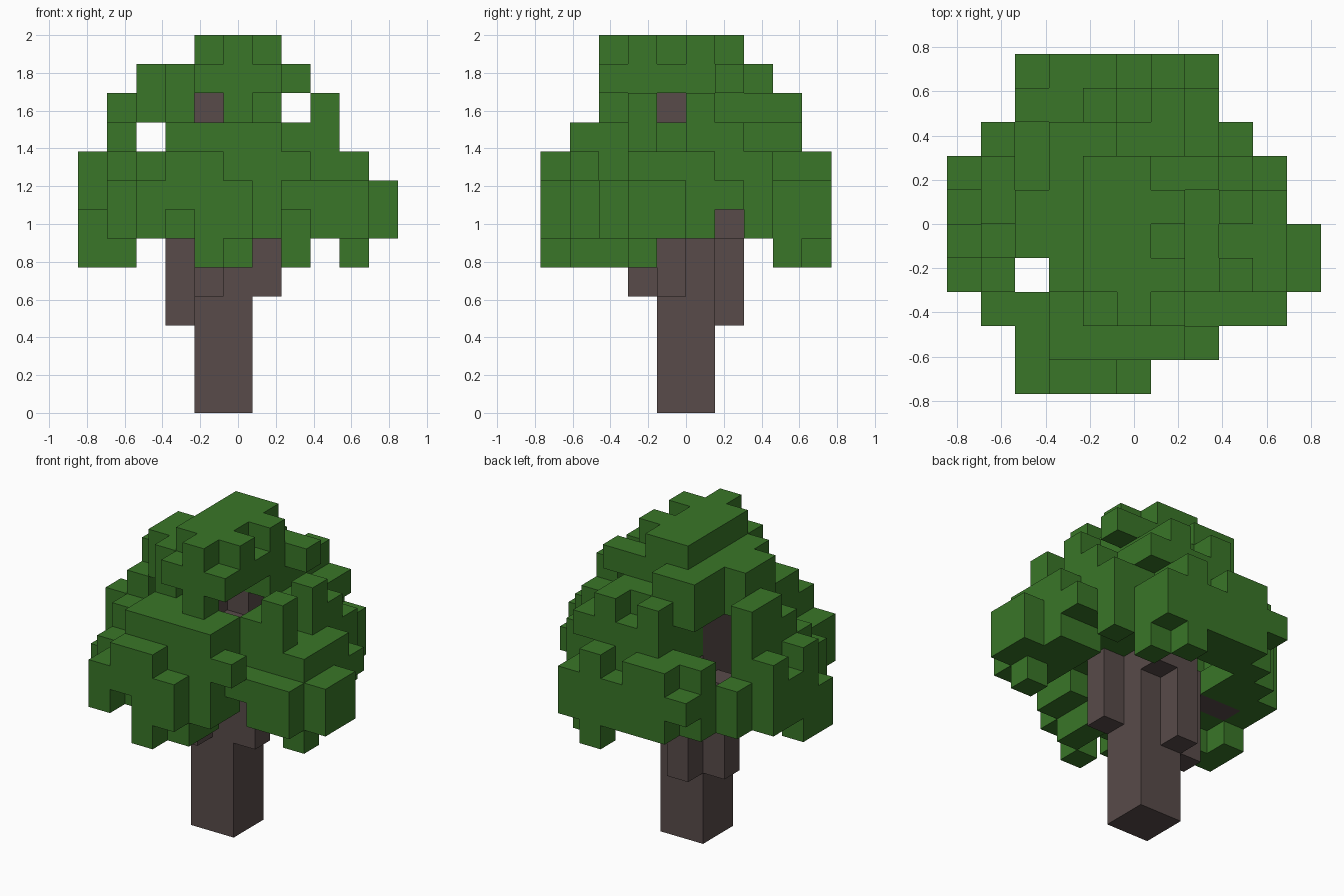
import bpy
import bmesh
from itertools import product
from mathutils import Vector

default_cube = bpy.data.objects.get("Cube")
if default_cube:
    bpy.data.objects.remove(default_cube, do_unlink=True)

CELL = 2 / 13                                   # edge length of one block
ORIGIN = Vector((-5.5, -5.0, 0.0))              # grid corner, in blocks
AXES = [Vector(a) for a in ((1, 0, 0), (0, 1, 0), (0, 0, 1))]


def blocks(boxes):
    """Grid cells filled by boxes given as inclusive x, y and z ranges."""
    cells = set()
    for x0, x1, y0, y1, z0, z1 in boxes:
        cells.update(product(range(x0, x1 + 1), range(y0, y1 + 1), range(z0, z1 + 1)))
    return cells


def make_material(name, colour):
    material = bpy.data.materials.new(name)
    material.use_nodes = True
    material.diffuse_color = colour
    shader = next(n for n in material.node_tree.nodes if n.type == 'BSDF_PRINCIPLED')
    shader.inputs["Base Color"].default_value = colour
    shader.inputs["Roughness"].default_value = 0.9
    return material


def make_part(name, cells, solid, material):
    """Skin the cells, leaving out faces that touch another solid block."""
    bm = bmesh.new()
    corners = {}

    def corner(point):
        key = tuple(round(c) for c in point)
        if key not in corners:
            corners[key] = bm.verts.new((Vector(key) + ORIGIN) * CELL)
        return corners[key]

    for cell in sorted(cells):
        base = Vector(cell)
        for axis, side in product(range(3), (0, 1)):
            normal = AXES[axis]
            beyond = base + normal * (2 * side - 1)
            if tuple(round(c) for c in beyond) in solid:
                continue
            u, v = AXES[(axis + 1) % 3], AXES[(axis + 2) % 3]
            start = base + normal * side
            loop = [start, start + u, start + u + v, start + v]
            if not side:
                loop.reverse()
            bm.faces.new([corner(p) for p in loop])
    mesh = bpy.data.meshes.new(name)
    bm.to_mesh(mesh)
    bm.free()
    mesh.materials.append(material)
    part = bpy.data.objects.new(name, mesh)
    bpy.context.collection.objects.link(part)
    return part


# Trunk with its stepped tip
trunk = blocks([
    (4, 5, 4, 5, 0, 8),
    (4, 5, 5, 5, 9, 9),
    (4, 4, 4, 4, 9, 10),
])

# Limbs clinging to the trunk, and one side branch
limbs = blocks([
    (4, 4, 6, 6, 3, 6),
    (5, 5, 6, 6, 6, 6),
    (3, 3, 5, 5, 3, 6),
    (6, 6, 4, 4, 4, 6),
    (4, 4, 3, 3, 4, 6),
    (1, 2, 5, 5, 6, 6),
])

# Wide lower crown
lower_crown = blocks([
    (2, 5, 0, 0, 6, 7),
    (2, 6, 1, 1, 6, 7),
    (1, 9, 2, 2, 6, 7),
    (0, 9, 3, 5, 6, 7),
    (0, 9, 6, 6, 6, 7),
    (10, 10, 3, 4, 6, 7),
    (1, 8, 7, 7, 6, 7),
    (2, 7, 8, 9, 6, 7),
    (3, 6, 1, 2, 8, 8),
    (1, 8, 3, 6, 8, 8),
    (3, 8, 7, 7, 8, 8),
    (2, 6, 8, 8, 8, 8),
])

# Narrow upper crown
upper_crown = blocks([
    (3, 6, 1, 2, 9, 9),
    (3, 4, 3, 3, 9, 9),
    (4, 7, 6, 7, 9, 9),
    (5, 7, 8, 8, 9, 9),
    (7, 8, 5, 6, 9, 9),
    (2, 2, 4, 5, 10, 10),
    (3, 3, 3, 6, 10, 10),
    (3, 6, 6, 7, 10, 10),
    (4, 6, 5, 5, 10, 10),
    (4, 6, 2, 2, 11, 11),
    (3, 6, 3, 3, 11, 11),
    (2, 6, 4, 5, 11, 11),
    (3, 7, 6, 6, 11, 11),
    (3, 4, 7, 7, 11, 11),
    (4, 5, 3, 6, 12, 12),
])

# Single tufts sticking out of the crown
tufts = blocks([
    (5, 5, 2, 2, 12, 12),
    (6, 6, 3, 3, 12, 12),
    (6, 6, 5, 5, 12, 12),
    (5, 5, 2, 2, 10, 10),
    (4, 4, 8, 8, 9, 10),
    (6, 6, 8, 8, 10, 10),
    (8, 8, 3, 3, 9, 10),
    (8, 8, 5, 5, 10, 10),
    (1, 1, 4, 6, 9, 9),
    (1, 1, 5, 6, 10, 10),
    (7, 7, 3, 4, 9, 9),
    (7, 7, 1, 1, 8, 8),
    (3, 4, 0, 0, 8, 8),
    (9, 9, 3, 5, 8, 8),
    (0, 0, 4, 4, 8, 8),
    (0, 0, 6, 6, 8, 8),
    (6, 6, 9, 9, 8, 8),
    (3, 4, 9, 9, 8, 8),
])

# Tufts hanging below the crown
hanging = blocks([
    (4, 4, 0, 0, 5, 5),
    (5, 5, 1, 2, 5, 5),
    (9, 9, 3, 3, 5, 5),
    (0, 1, 3, 3, 5, 5),
    (0, 0, 4, 4, 5, 5),
    (6, 6, 9, 9, 5, 5),
    (7, 7, 8, 8, 5, 5),
])

# Openings through the foliage
gaps = blocks([
    (3, 7, 3, 7, 6, 6),
    (7, 7, 2, 2, 6, 6),
    (8, 10, 6, 6, 6, 6),
    (3, 3, 0, 0, 6, 6),
    (2, 2, 9, 9, 6, 6),
    (0, 0, 3, 3, 7, 7),
    (2, 4, 6, 7, 7, 7),
    (3, 3, 4, 5, 7, 8),
    (2, 2, 5, 5, 7, 8),
    (2, 3, 6, 7, 8, 8),
    (2, 2, 3, 3, 5, 12),
])

wood = trunk | limbs
leaves = (lower_crown | upper_crown | tufts | hanging) - gaps - wood
solid = wood | leaves

bark = make_material("bark brown", (0.098, 0.070, 0.068, 1))
foliage = make_material("leaf green", (0.041, 0.180, 0.021, 1))

make_part("trunk", trunk, solid, bark)
make_part("limbs", limbs - trunk, solid, bark)
make_part("crown", leaves, solid, foliage)
